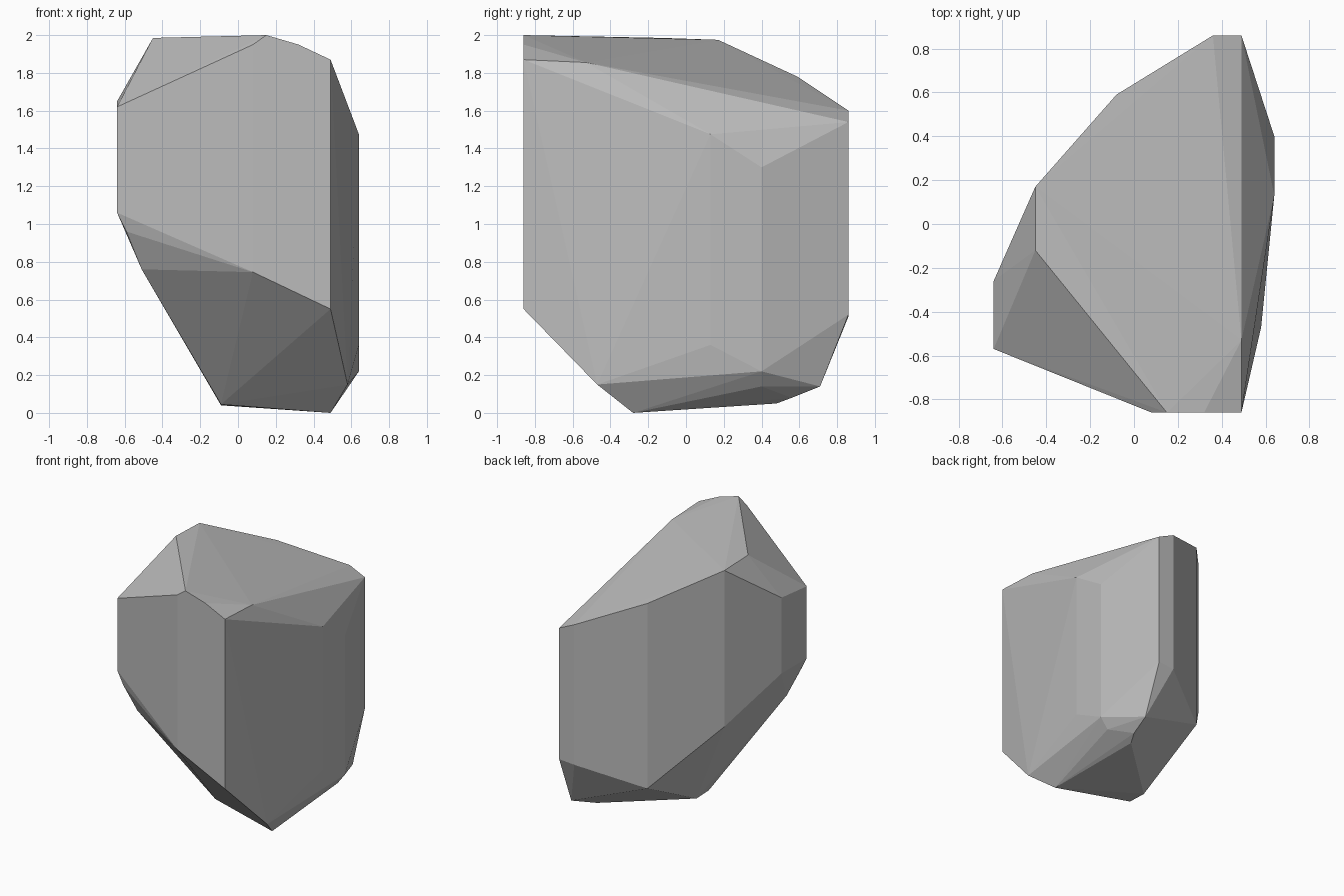
import bpy, bmesh

# Faceted boulder: corner points by region, wrapped in a convex hull
# Vertical side edges: x, y, bottom z, top z
side_edges = [
    (0.49, -0.86, 0.55, 1.87),
    (0.08, -0.86, 0.745, 1.95),
    (-0.64, -0.57, 1.06, 1.62),
    (-0.64, -0.26, 1.06, 1.65),
    (-0.45, 0.17, 0.76, 1.975),
    (-0.08, 0.59, 0.34, 1.78),
    (0.36, 0.86, 0.51, 1.60),
    (0.49, 0.86, 0.52, 1.54),
    (0.64, 0.40, 0.22, 1.30),
    (0.64, 0.13, 0.36, 1.475),
]
# Upper ridge corners
crown = [(0.15, -0.86, 2.0), (0.32, -0.86, 1.95), (0.49, -0.53, 1.855),
         (-0.45, -0.12, 1.985)]
# Underside corners
base = [(0.49, -0.28, 0.0), (-0.09, 0.0, 0.04), (-0.09, -0.15, 0.045),
        (0.43, 0.48, 0.05), (0.47, 0.56, 0.08), (0.49, 0.71, 0.14),
        (0.58, 0.40, 0.14), (0.58, -0.47, 0.15),
        (-0.51, -0.51, 0.76), (-0.59, -0.57, 0.96)]

points = crown + base
for x, y, low, high in side_edges:
    points += [(x, y, low), (x, y, high)]

bm = bmesh.new()
for p in points:
    bm.verts.new(p)
hull = bmesh.ops.convex_hull(bm, input=bm.verts[:])
# Remove points that ended up inside the hull
bmesh.ops.delete(bm, geom=[v for v in bm.verts if not v.link_faces], context='VERTS')
bmesh.ops.recalc_face_normals(bm, faces=bm.faces[:])

mesh = bpy.data.meshes.new("boulder")
bm.to_mesh(mesh)
bm.free()

# Plain grey stone
stone = bpy.data.materials.new("stone grey")
stone.diffuse_color = (0.5, 0.5, 0.5, 1.0)
mesh.materials.append(stone)

boulder = bpy.data.objects.new("boulder", mesh)
bpy.context.collection.objects.link(boulder)
